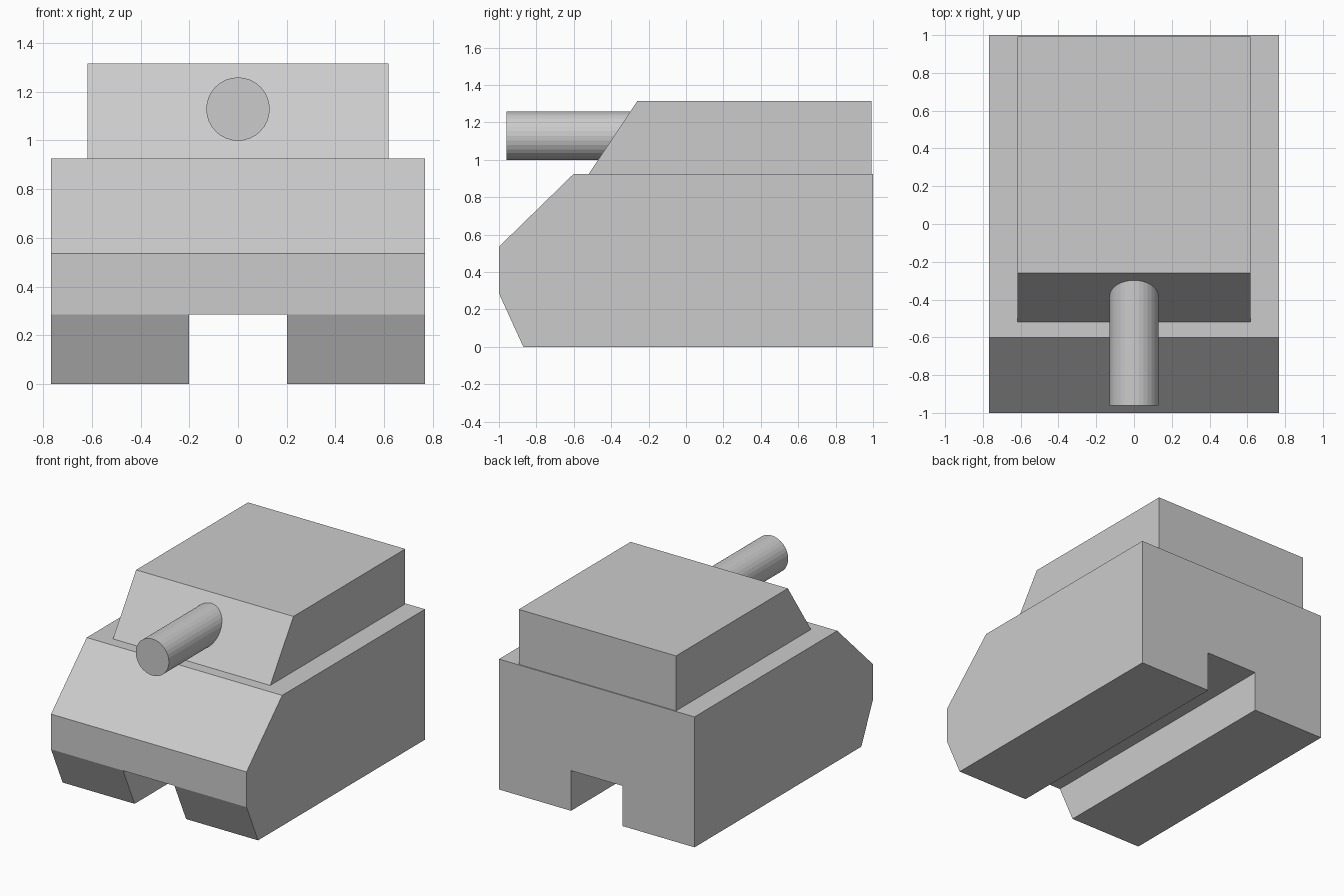
import bpy, bmesh
from math import pi

if "Cube" in bpy.data.objects:
    bpy.data.objects.remove(bpy.data.objects["Cube"])


def extrude_profile(name, profile, half_width):
    """Side profile (y, z) extruded symmetrically along x."""
    bm = bmesh.new()
    face = bm.faces.new([bm.verts.new((-half_width, y, z)) for y, z in profile])
    ext = bmesh.ops.extrude_face_region(bm, geom=[face])
    verts = [v for v in ext["geom"] if isinstance(v, bmesh.types.BMVert)]
    bmesh.ops.translate(bm, verts=verts, vec=(2 * half_width, 0, 0))
    bmesh.ops.recalc_face_normals(bm, faces=bm.faces)
    mesh = bpy.data.meshes.new(name)
    bm.to_mesh(mesh)
    bm.free()
    obj = bpy.data.objects.new(name, mesh)
    bpy.context.collection.objects.link(obj)
    return obj


# Hull with sloped nose
hull = extrude_profile("hull", [(-0.87, 0), (1, 0), (1, 0.925), (-0.6, 0.925),
                                (-1, 0.535), (-1, 0.285)], 0.767)

# Channel under the hull, leaving a track block on each side
cutter = extrude_profile("channel_cutter", [(-1.2, -0.2), (1.2, -0.2),
                                            (1.2, 0.285), (-1.2, 0.285)], 0.202)
mod = hull.modifiers.new("channel", 'BOOLEAN')
mod.operation = 'DIFFERENCE'
mod.solver = 'EXACT'
mod.object = cutter
bpy.context.view_layer.objects.active = hull
bpy.ops.object.modifier_apply(modifier=mod.name)
bpy.data.objects.remove(cutter)

# Turret with sloped front
extrude_profile("turret", [(-0.52, 0.925), (0.993, 0.925),
                           (0.993, 1.315), (-0.26, 1.315)], 0.617)

# Gun barrel, its rear end buried in the turret
front, back = -0.96, -0.28
bpy.ops.mesh.primitive_cylinder_add(vertices=32, radius=0.13, depth=back - front,
                                    location=(0, (front + back) / 2, 1.128),
                                    rotation=(pi / 2, 0, 0))
bpy.context.object.name = "gun_barrel"
